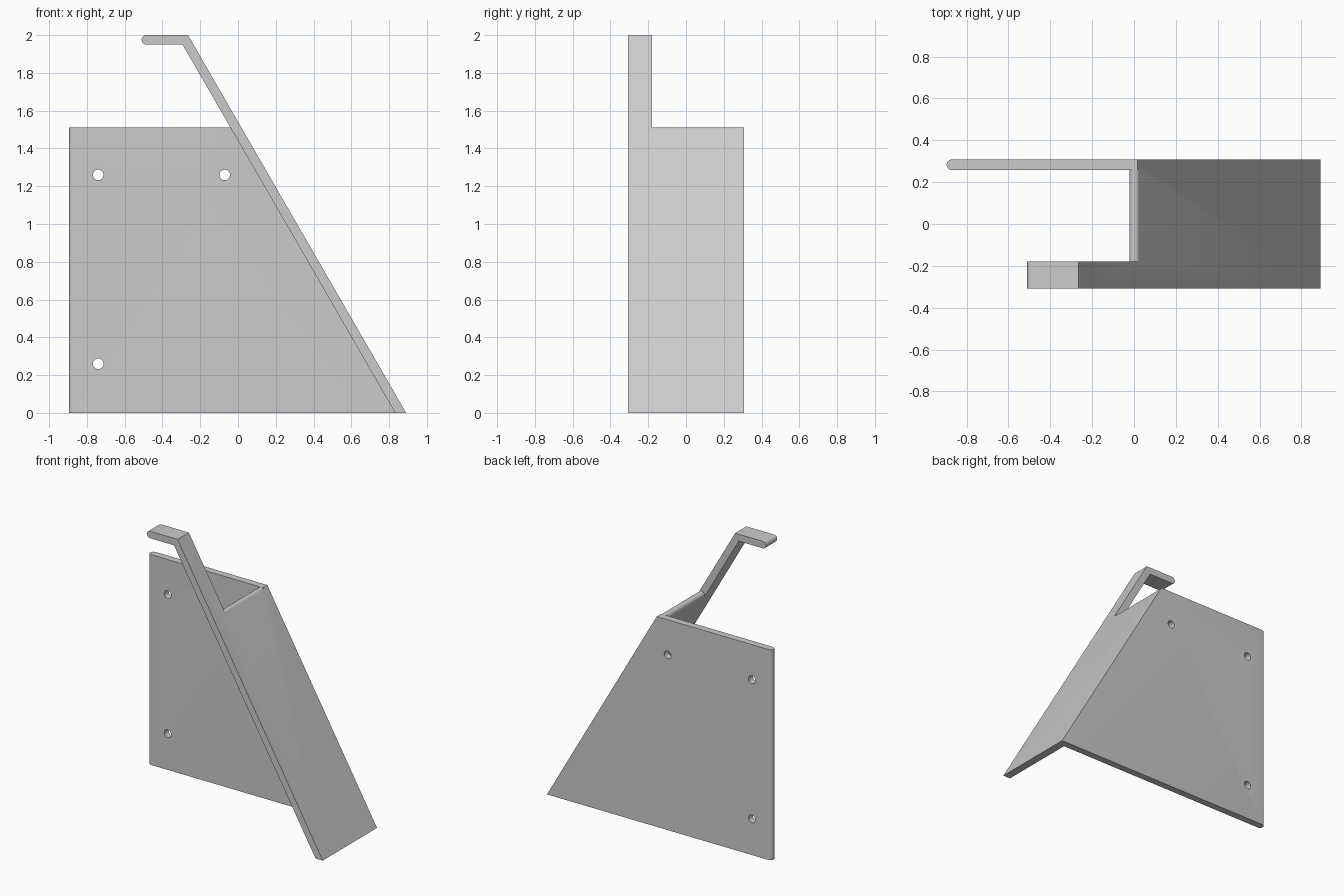
import bpy, bmesh, math
from mathutils import Vector

cube = bpy.data.objects.get("Cube")
if cube:
    bpy.data.objects.remove(cube, do_unlink=True)

# Shared dimensions
T = 0.05                        # sheet thickness
R = T / 2
SLOPE = math.tan(math.radians(30))
HALF_D = 0.308                  # half depth
FOOT, LEFT = 0.89, -0.895
PLATE_TOP, TOP = 1.512, 2.0
INNER_FOOT = FOOT - T / math.cos(math.radians(30))

grey = bpy.data.materials.new("plain grey")
grey.use_nodes = True
colour = (0.6, 0.6, 0.6, 1)
grey.diffuse_color = colour
grey.node_tree.nodes["Principled BSDF"].inputs["Base Color"].default_value = colour


def outer(z):
    return (FOOT - z * SLOPE, z)


def inner(z):
    return (INNER_FOOT - z * SLOPE, z)


def arc(cx, cy, start, end, n=12):
    """Points on a rounded sheet edge, angles in degrees."""
    angles = [math.radians(start + (end - start) * i / n) for i in range(n + 1)]
    return [(cx + R * math.cos(a), cy + R * math.sin(a)) for a in angles]


def extrude(name, profile, start, end, axis="Y"):
    """Extrude an (x, z) profile along Y, or an (x, y) profile along Z."""
    bm = bmesh.new()
    place = (lambda u, v: (u, start, v)) if axis == "Y" else (lambda u, v: (u, v, start))
    face = bm.faces.new([bm.verts.new(place(u, v)) for u, v in profile])
    step = Vector((0, end - start, 0) if axis == "Y" else (0, 0, end - start))
    grown = bmesh.ops.extrude_face_region(bm, geom=[face])["geom"]
    moved = [g for g in grown if isinstance(g, bmesh.types.BMVert)]
    bmesh.ops.translate(bm, verts=moved, vec=step)
    bmesh.ops.recalc_face_normals(bm, faces=bm.faces)
    mesh = bpy.data.meshes.new(name)
    bm.to_mesh(mesh)
    bm.free()
    mesh.materials.append(grey)
    ob = bpy.data.objects.new(name, mesh)
    bpy.context.collection.objects.link(ob)
    return ob


def combine(target, other, operation):
    """Apply a boolean and discard the second object."""
    mod = target.modifiers.new("join", "BOOLEAN")
    mod.operation, mod.object, mod.solver = operation, other, "EXACT"
    bpy.context.view_layer.objects.active = target
    bpy.ops.object.modifier_apply(modifier=mod.name)
    bpy.data.objects.remove(other, do_unlink=True)


# Back plate with a rounded free edge, trimmed along the slope
bracket = extrude("bracket", [(FOOT, HALF_D - T), (FOOT, HALF_D)]
                  + arc(LEFT + R, HALF_D - R, 90, 270), 0, PLATE_TOP, "Z")
trim = extrude("slope_trim", [outer(-1), (3, -1), (3, 3), outer(3)], -1, 1)
combine(bracket, trim, "DIFFERENCE")

# Sloping plate with a rounded top edge
cap_z = PLATE_TOP - R
cap_x = (outer(cap_z)[0] + inner(cap_z)[0]) / 2
plate = extrude("sloping_plate", [inner(0), outer(0)] + arc(cap_x, cap_z, 30, 210),
                -0.18, HALF_D - T)
combine(bracket, plate, "UNION")

# Front arm rising to a rounded hook
arm = extrude("hook_arm", [inner(0), outer(0), outer(TOP)]
              + arc(-0.51 + R, TOP - R, 90, 270) + [inner(TOP - T)], -HALF_D, -0.18)
combine(bracket, arm, "UNION")

# Screw holes
for x, z in [(-0.74, 1.26), (-0.07, 1.26), (-0.74, 0.26)]:
    ring = [(x + 0.028 * math.cos(a * math.tau / 32), z + 0.028 * math.sin(a * math.tau / 32))
            for a in range(32)]
    combine(bracket, extrude("hole_cutter", ring, 0.1, 0.5), "DIFFERENCE")

# Merge coplanar faces, then smooth only the rounded edges
bm = bmesh.new()
bm.from_mesh(bracket.data)
bmesh.ops.remove_doubles(bm, verts=bm.verts, dist=0.0001)
bmesh.ops.dissolve_limit(bm, angle_limit=math.radians(0.5), verts=bm.verts, edges=bm.edges)
bm.to_mesh(bracket.data)
bm.free()
bpy.ops.object.select_all(action="DESELECT")
bracket.select_set(True)
bpy.context.view_layer.objects.active = bracket
bpy.ops.object.shade_smooth_by_angle(angle=math.radians(25))
